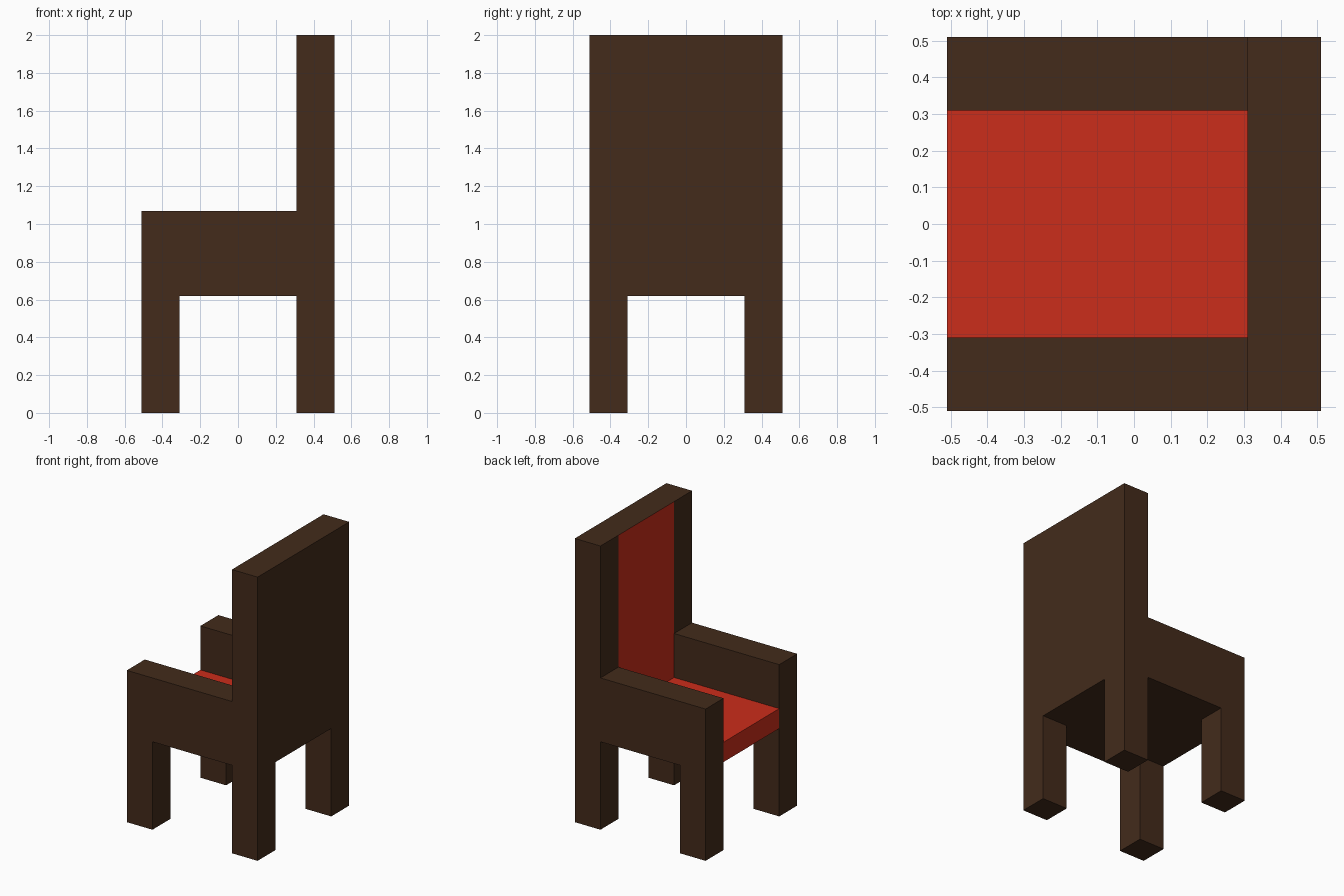
import bpy, bmesh
from mathutils import Vector

if "Cube" in bpy.data.objects:
    bpy.data.objects.remove(bpy.data.objects["Cube"])

HALF = 0.51      # half footprint
INNER = 0.31     # inner edge of legs, arms and back
LEG_TOP = 0.62
SEAT_TOP = 0.76
ARM_TOP = 1.07
TOP = 2.0


def material(name, rgb):
    mat = bpy.data.materials.new(name)
    mat.diffuse_color = (*rgb, 1.0)
    mat.use_nodes = True
    mat.node_tree.nodes["Principled BSDF"].inputs["Base Color"].default_value = mat.diffuse_color
    return mat


wood = material("dark_wood", (0.056, 0.024, 0.011))
red = material("red_upholstery", (0.60, 0.026, 0.011))


def extrude_profile(name, profile, y0, y1, red_sides=()):
    """Extrude an x-z profile along y; faces pointing along red_sides turn red."""
    bm = bmesh.new()
    face = bm.faces.new([bm.verts.new((x, y0, z)) for x, z in profile])
    out = bmesh.ops.extrude_face_region(bm, geom=[face])
    moved = [v for v in out["geom"] if isinstance(v, bmesh.types.BMVert)]
    bmesh.ops.translate(bm, verts=moved, vec=(0, y1 - y0, 0))
    bmesh.ops.recalc_face_normals(bm, faces=bm.faces)
    for f in bm.faces:
        if any(f.normal.dot(Vector(d)) > 0.9 for d in red_sides):
            f.material_index = 1
    mesh = bpy.data.meshes.new(name)
    bm.to_mesh(mesh)
    bm.free()
    mesh.materials.append(wood)
    mesh.materials.append(red)
    obj = bpy.data.objects.new(name, mesh)
    bpy.context.collection.objects.link(obj)
    return obj


def rect(x0, x1, z0, z1):
    return [(x0, z0), (x1, z0), (x1, z1), (x0, z1)]


# Side frames: front leg, armrest panel, rear leg and back post in one outline
side = [(-HALF, 0), (-INNER, 0), (-INNER, LEG_TOP), (INNER, LEG_TOP),
        (INNER, 0), (HALF, 0), (HALF, TOP), (INNER, TOP),
        (INNER, ARM_TOP), (-HALF, ARM_TOP)]
extrude_profile("side_frame_front", side, -HALF, -INNER)
extrude_profile("side_frame_rear", side, INNER, HALF)

# Seat: red on top and on its open edge
extrude_profile("seat", rect(-HALF, INNER, LEG_TOP, SEAT_TOP), -INNER, INNER,
                [(0, 0, 1), (-1, 0, 0)])

# Backrest: red on the side facing the seat
extrude_profile("backrest", rect(INNER, HALF, LEG_TOP, TOP), -INNER, INNER,
                [(-1, 0, 0)])
